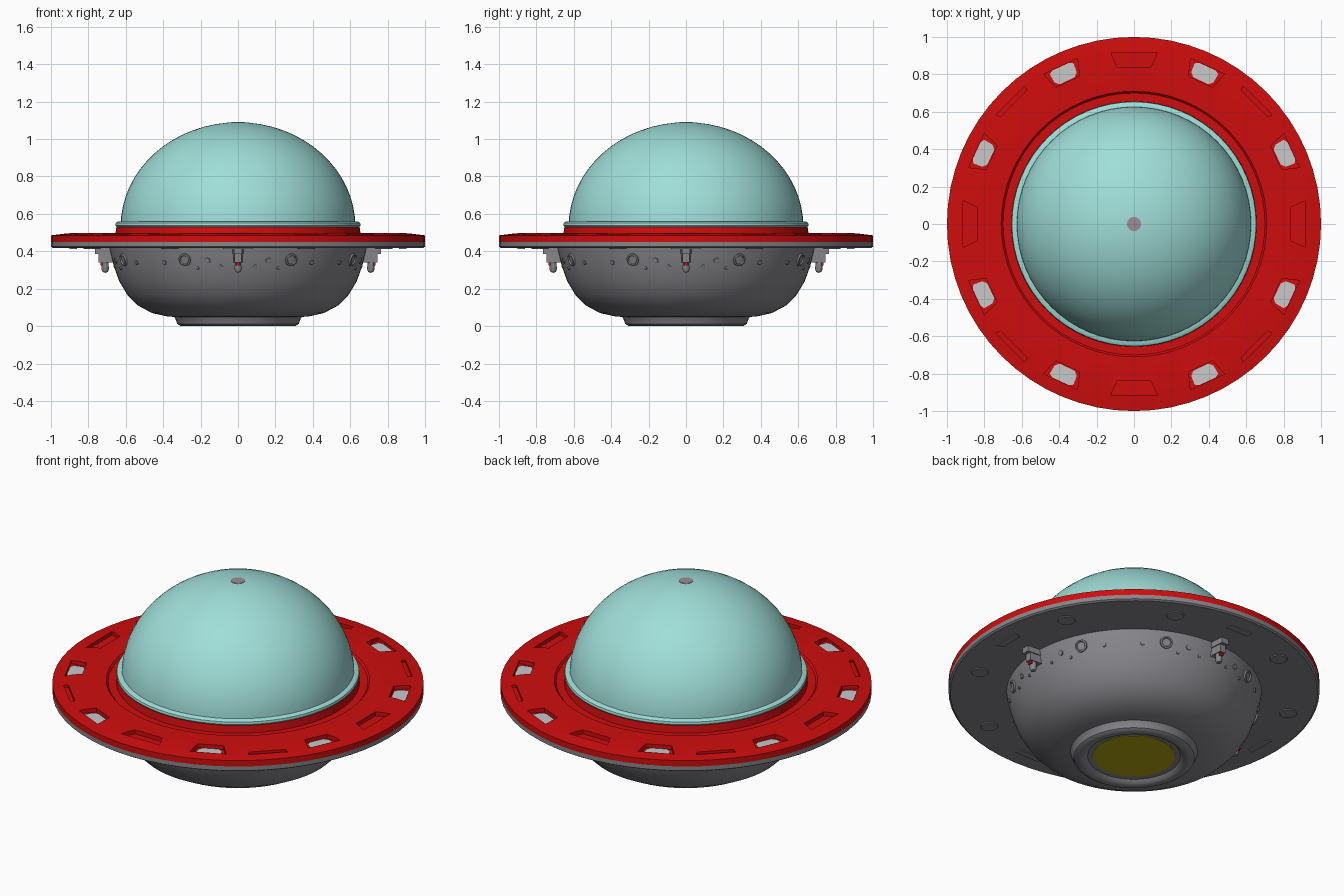
import bpy, bmesh, math
from mathutils import Matrix, Vector

if "Cube" in bpy.data.objects:
    bpy.data.objects.remove(bpy.data.objects["Cube"])


def material(name, rgb):
    m = bpy.data.materials.new(name)
    m.diffuse_color = (*rgb, 1)
    m.use_nodes = True
    m.node_tree.nodes["Principled BSDF"].inputs["Base Color"].default_value = m.diffuse_color
    return m


TEAL = material("dome teal", (0.35, 0.73, 0.69))
RED = material("red", (0.62, 0.004, 0.004))
GREY = material("hull grey", (0.24, 0.24, 0.26))
LIGHT = material("window light grey", (0.58, 0.58, 0.58))
YELLOW = material("lamp yellow", (0.45, 0.38, 0.005))
DOT = material("dome cap mauve", (0.33, 0.27, 0.28))


def finish(name, bm, mat, angle=35):
    bmesh.ops.remove_doubles(bm, verts=bm.verts, dist=1e-5)
    bmesh.ops.recalc_face_normals(bm, faces=bm.faces)
    me = bpy.data.meshes.new(name)
    bm.to_mesh(me)
    bm.free()
    me.materials.append(mat)
    ob = bpy.data.objects.new(name, me)
    bpy.context.collection.objects.link(ob)
    smooth(ob, angle)
    return ob


def smooth(ob, angle=35):
    bpy.ops.object.select_all(action='DESELECT')
    ob.select_set(True)
    bpy.context.view_layer.objects.active = ob
    bpy.ops.object.shade_smooth_by_angle(angle=math.radians(angle))


def lathe(bm, profile, n=64, closed=False, mat=Matrix()):
    """Spin an (r, z) profile round the z axis of mat."""
    rings = []
    for r, z in profile:
        if r == 0:
            rings.append([bm.verts.new(mat @ Vector((0, 0, z)))] * n)
        else:
            rings.append([bm.verts.new(mat @ Vector((r * math.cos(a), r * math.sin(a), z)))
                          for a in (2 * math.pi * i / n for i in range(n))])
    pairs = list(zip(rings, rings[1:]))
    if closed:
        pairs.append((rings[-1], rings[0]))
    for p, q in pairs:
        for i in range(n):
            j = (i + 1) % n
            vs = list(dict.fromkeys((p[i], p[j], q[j], q[i])))
            if len(vs) > 2:
                bm.faces.new(vs)


def prism(bm, deg, outline, z0, z1):
    """Upright prism; outline points are (radial, tangential), turned by deg."""
    rot = Matrix.Rotation(math.radians(deg), 4, 'Z')
    lo = [bm.verts.new(rot @ Vector((r, t, z0))) for r, t in outline]
    hi = [bm.verts.new(rot @ Vector((r, t, z1))) for r, t in outline]
    bm.faces.new(lo)
    bm.faces.new(hi)
    for i in range(len(lo)):
        j = (i + 1) % len(lo)
        bm.faces.new((lo[i], lo[j], hi[j], hi[i]))


def trapezoid(r0, r1, w0, w1):
    return [(r0, -w0), (r1, -w1), (r1, w1), (r0, w0)]


QUARTERS = [0, 90, 180, 270]
WINDOWS = [q + s for q in QUARTERS for s in (25, -25)]

# glass dome
bm = bmesh.new()
lathe(bm, [(0.628 * math.cos(i * math.pi / 32), 0.53 + 0.56 * math.sin(i * math.pi / 32))
           for i in range(16)] + [(0, 1.09)])
finish("dome", bm, TEAL)

# dome cap dot
bm = bmesh.new()
lathe(bm, [(0, 1.085), (0.038, 1.085), (0.038, 1.091), (0, 1.092)], 24)
finish("dome_cap", bm, DOT)

# dome rim
bm = bmesh.new()
lathe(bm, [(0.6, 0.53), (0.645, 0.528), (0.655, 0.538), (0.653, 0.552),
           (0.64, 0.56), (0.6, 0.56)], closed=True)
finish("dome_rim", bm, TEAL)

# red saucer disc with neck and groove
bm = bmesh.new()
lathe(bm, [(0.58, 0.45), (1, 0.45), (1, 0.485), (0.89, 0.499), (0.71, 0.499),
           (0.70, 0.488), (0.656, 0.488), (0.65, 0.53), (0.58, 0.53)], closed=True)
disc = finish("saucer_disc", bm, RED, 20)

# recesses cut into the disc: windows, trapezoid panels and slots
bm = bmesh.new()
for a in WINDOWS:
    prism(bm, a, trapezoid(0.84, 0.93, 0.07, 0.10), 0.475, 0.55)
for a in QUARTERS:
    prism(bm, a, trapezoid(0.84, 0.915, 0.09, 0.125), 0.475, 0.55)
    prism(bm, a + 45, trapezoid(0.91, 0.935, 0.10, 0.11), 0.48, 0.55)
cutter = finish("recess_cutter", bm, RED)
cutter.hide_render = True
mod = disc.modifiers.new("recesses", 'BOOLEAN')
mod.object = cutter
mod.operation = 'DIFFERENCE'
mod.solver = 'EXACT'
bpy.context.view_layer.objects.active = disc
bpy.ops.object.modifier_apply(modifier=mod.name)
bpy.data.objects.remove(cutter)
smooth(disc, 20)

# light panes in the window recesses
bm = bmesh.new()
for a in WINDOWS:
    prism(bm, a, [(0.845, -0.045), (0.865, -0.065), (0.915, -0.07), (0.928, -0.05),
                  (0.928, 0.05), (0.915, 0.07), (0.865, 0.065), (0.845, 0.045)], 0.472, 0.479)
finish("window_panes", bm, LIGHT)

# grey lower rim of the disc
bm = bmesh.new()
lathe(bm, [(0.6, 0.418), (0.99, 0.418), (1, 0.425), (1, 0.45), (0.6, 0.45)], closed=True)
finish("lower_rim", bm, GREY)

# thin panels under the disc
bm = bmesh.new()
for a in QUARTERS:
    prism(bm, a, trapezoid(0.86, 0.90, 0.07, 0.08), 0.413, 0.42)
for a in WINDOWS:
    t = Matrix.Rotation(math.radians(a), 4, 'Z') @ Matrix.Translation((0.86, 0, 0))
    lathe(bm, [(0, 0.413), (0.045, 0.413), (0.05, 0.42), (0, 0.42)], 16, mat=t)
finish("underside_panels", bm, GREY)

# bowl hull
bm = bmesh.new()
lathe(bm, [(0.69, 0.43), (0.682, 0.39), (0.664, 0.32), (0.635, 0.24), (0.59, 0.165),
           (0.535, 0.11), (0.46, 0.07), (0.38, 0.052), (0.28, 0.045)])
finish("hull", bm, GREY)

# base ring and lamp
bm = bmesh.new()
lathe(bm, [(0.35, 0.06), (0.335, 0.04), (0.325, 0.012), (0.31, 0.002), (0.285, 0),
           (0.265, 0.006), (0.25, 0.022), (0.215, 0.024), (0.215, 0.06)], closed=True)
finish("base_ring", bm, GREY)
bm = bmesh.new()
lathe(bm, [(0, 0.022), (0.22, 0.022), (0.22, 0.03), (0, 0.03)])
finish("base_lamp", bm, YELLOW)


def on_hull(deg, z):
    """Frame on the upper hull with its z axis pointing outward."""
    a = math.radians(deg)
    r = 0.682 - (0.39 - z) * 0.257
    out = Vector((math.cos(a), math.sin(a), -0.27))
    pos = Vector((r * math.cos(a), r * math.sin(a), z))
    return Matrix.Translation(pos) @ out.to_track_quat('Z', 'Y').to_matrix().to_4x4()


# portholes and bolts round the hull
bm = bmesh.new()
for a in WINDOWS:
    lathe(bm, [(0.036, -0.01), (0.034, 0.008), (0.026, 0.010), (0.022, 0.003), (0, 0.003)],
          16, mat=on_hull(a * 1.0, 0.355))
for q in QUARTERS:
    for d, z, r in ((14, 0.35, 0.016), (36, 0.34, 0.013), (8, 0.32, 0.009), (19, 0.31, 0.009)):
        for s in (1, -1):
            lathe(bm, [(r, -0.006), (r * 0.9, 0.006), (0, 0.009)], 8, mat=on_hull(q + s * d, z))
finish("portholes_and_bolts", bm, GREY)

# four small landing claws: bracket, leg and toe
claws = bmesh.new()
tips = bmesh.new()
for a in QUARTERS:
    prism(claws, a, trapezoid(0.66, 0.765, 0.03, 0.022), 0.385, 0.425)
    prism(claws, a, trapezoid(0.66, 0.745, 0.024, 0.018), 0.34, 0.385)
    leg = Matrix.Rotation(math.radians(a), 4, 'Z') @ Matrix.Translation((0.71, 0, 0))
    lathe(claws, [(0, 0.285), (0.014, 0.29), (0.02, 0.305), (0.017, 0.345), (0, 0.345)], 10, mat=leg)
    prism(tips, a, trapezoid(0.725, 0.735, 0.012, 0.012), 0.325, 0.342)
finish("landing_claws", claws, GREY)
finish("claw_markers", tips, RED)
